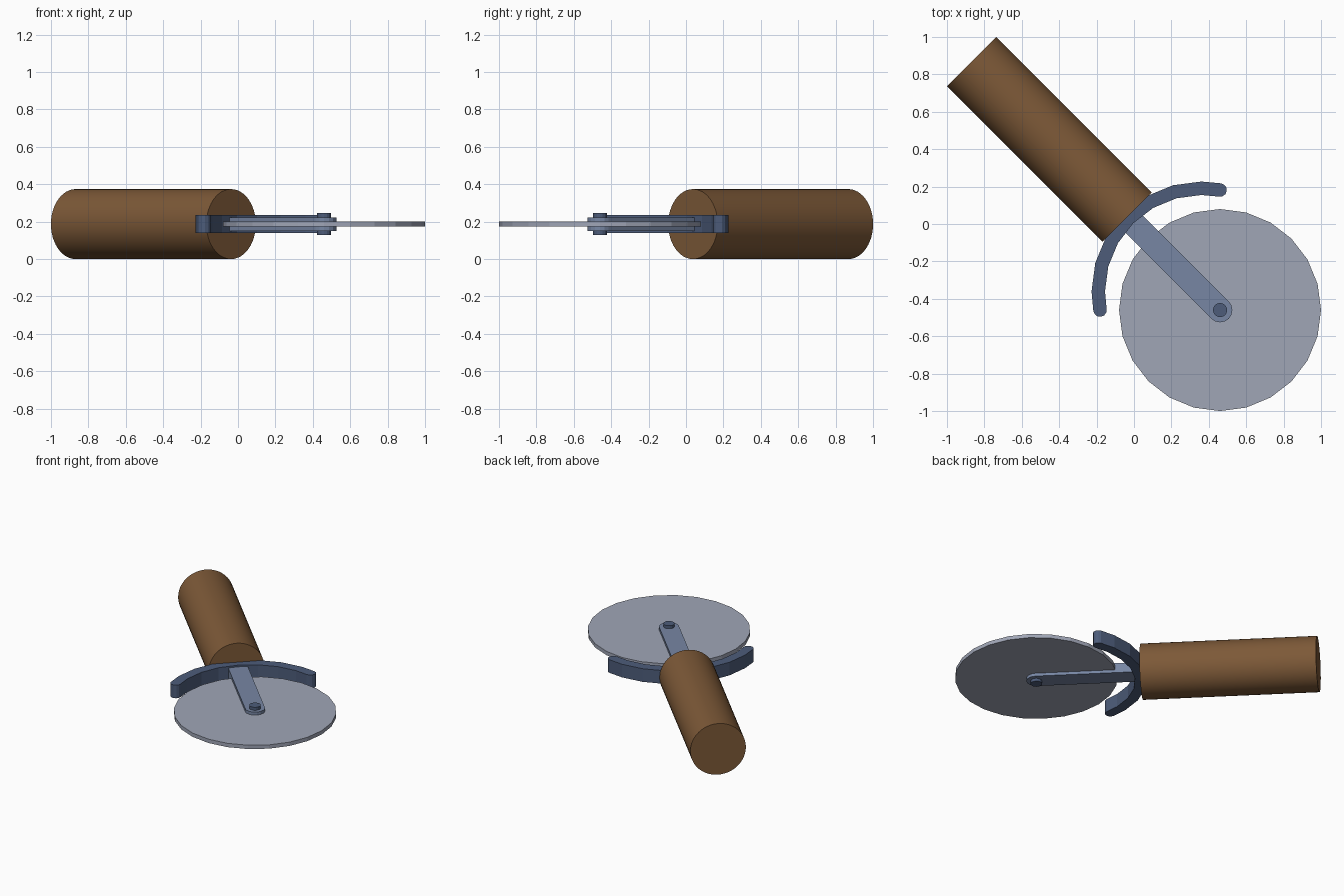
import bpy, bmesh, math
from mathutils import Vector, Matrix

if "Cube" in bpy.data.objects:
    bpy.data.objects.remove(bpy.data.objects["Cube"])

ZC = 0.187                      # mid height of the whole tool
HUB = Vector((0.46, -0.46))     # blade centre


def material(name, rgb):
    m = bpy.data.materials.new(name)
    m.diffuse_color = (*rgb, 1)
    m.use_nodes = True
    m.node_tree.nodes["Principled BSDF"].inputs["Base Color"].default_value = m.diffuse_color
    return m


WOOD = material("brown wood", (0.205, 0.100, 0.039))
BLADE = material("pale steel", (0.35, 0.38, 0.47))
ARM = material("blue steel", (0.185, 0.24, 0.37))
DARK = material("dark blue steel", (0.074, 0.108, 0.195))


def add_object(name, bm, mat):
    bmesh.ops.recalc_face_normals(bm, faces=bm.faces[:])
    me = bpy.data.meshes.new(name)
    bm.to_mesh(me)
    bm.free()
    me.materials.append(mat)
    ob = bpy.data.objects.new(name, me)
    bpy.context.collection.objects.link(ob)
    return ob


def arc(centre, r, a0, a1, steps):
    """Points on an arc, angles in degrees."""
    return [centre + r * Vector((math.cos(a), math.sin(a)))
            for a in (math.radians(a0 + (a1 - a0) * i / steps) for i in range(steps + 1))]


def plate(name, outline, z0, z1, mat):
    """Extrude a flat outline between two heights."""
    bm = bmesh.new()
    face = bm.faces.new([bm.verts.new((p.x, p.y, z0)) for p in outline])
    ext = bmesh.ops.extrude_face_region(bm, geom=[face])
    top = [v for v in ext["geom"] if isinstance(v, bmesh.types.BMVert)]
    bmesh.ops.translate(bm, verts=top, vec=(0, 0, z1 - z0))
    return add_object(name, bm, mat)


# Wooden handle, lying on the diagonal
a, b = Vector((-0.868, 0.868, ZC)), Vector((-0.037, 0.037, ZC))
bm = bmesh.new()
rot = (b - a).to_track_quat('Z', 'Y').to_matrix().to_4x4()
bmesh.ops.create_cone(bm, cap_ends=True, segments=48, radius1=0.187, radius2=0.187,
                      depth=(b - a).length, matrix=Matrix.Translation((a + b) / 2) @ rot)
handle = add_object("handle", bm, WOOD)
bpy.context.view_layer.objects.active = handle
handle.select_set(True)
bpy.ops.object.shade_smooth_by_angle(angle=math.radians(30))

# Cutting wheel
plate("blade", arc(HUB, 0.54, 0, 345, 23), ZC - 0.014, ZC + 0.014, BLADE)

# Arm from the guard to the hub, rounded at the hub end
back = Vector((-0.03, 0.03))
side = Vector((1, 1)).normalized() * 0.066
plate("arm", [back + side, back - side] + arc(HUB, 0.066, 225, 405, 8),
      ZC - 0.036, ZC + 0.036, ARM)

# Curved finger guard with rounded tips
c, r, w = Vector((0.36, -0.36)), 0.551, 0.036
angles = [79.5, 90, 105, 120, 135, 150, 165, 180, 190.5]
at = lambda ang, rad: arc(c, rad, ang, ang, 1)[0]
outer = [at(t, r + w) for t in angles]
inner = [at(t, r - w) for t in reversed(angles)]
tip_end = arc(at(190.5, r), w, 190.5, 370.5, 6)[1:-1]
tip_start = arc(at(79.5, r), w, 259.5, 439.5, 6)[1:-1]
plate("finger_guard", outer + tip_end + inner + tip_start, ZC - 0.048, ZC + 0.048, DARK)

# Axle pin through the hub
plate("axle_pin", arc(HUB, 0.038, 0, 337.5, 15), ZC - 0.058, ZC + 0.058, DARK)
